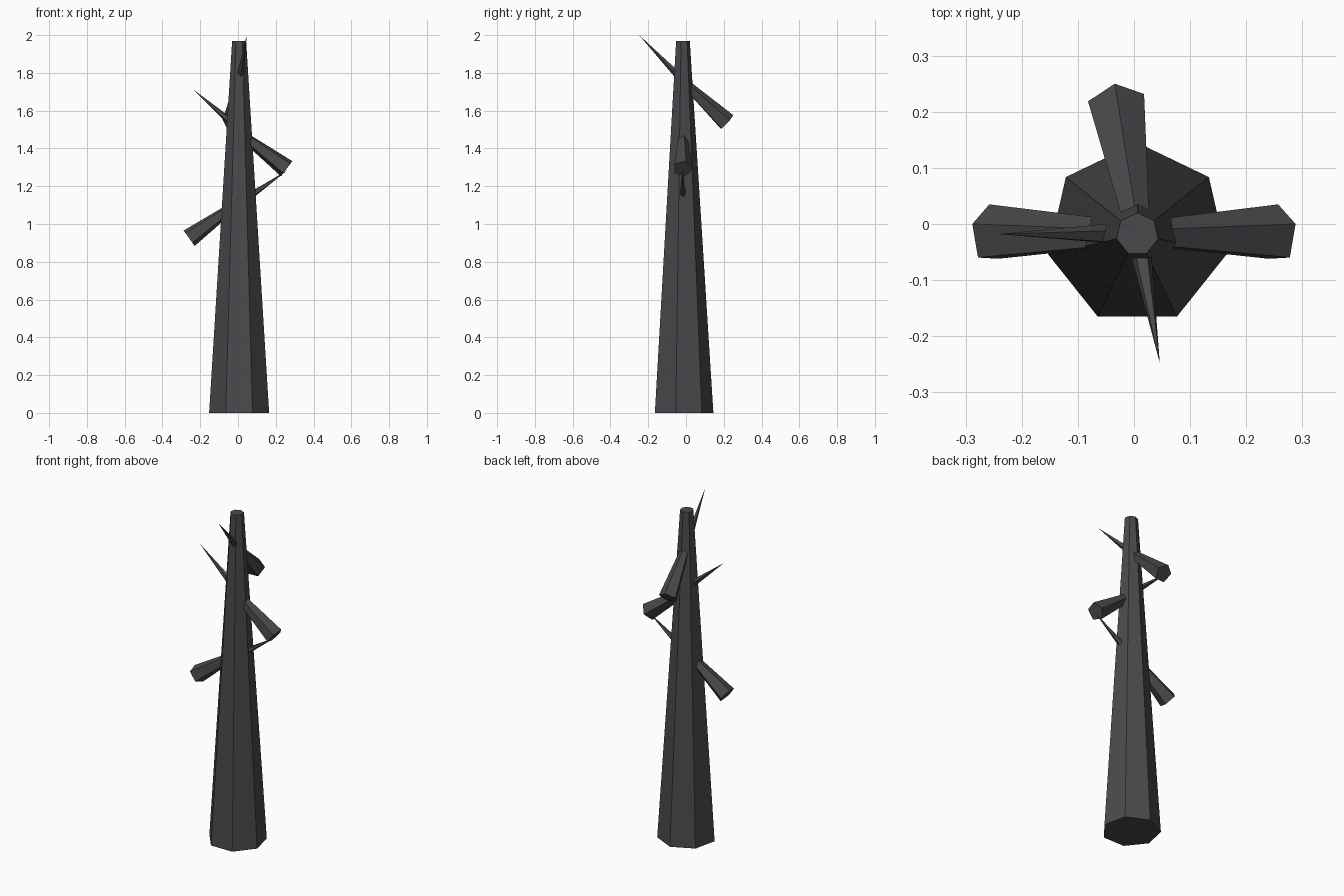
import bpy, bmesh
from math import sin, cos, pi, radians
from mathutils import Vector

cube = bpy.data.objects.get("Cube")
if cube:
    bpy.data.objects.remove(cube, do_unlink=True)

bark = bpy.data.materials.new("charred bark")
bark.use_nodes = True
colour = (0.068, 0.068, 0.074, 1)
bark.diffuse_color = colour
bark.node_tree.nodes["Principled BSDF"].inputs["Base Color"].default_value = colour


def tapered(name, start, end, r_start, r_end, sides, roll=0, up=(0, 0, 1)):
    """Flat-shaded prism between two points; zero end radius gives a spike."""
    start, end = Vector(start), Vector(end)
    axis = (end - start).normalized()
    up = Vector(up)
    u = (up - axis * up.dot(axis)).normalized()
    s = axis.cross(u)
    bm = bmesh.new()

    def ring(centre, r):
        if r == 0:
            return [bm.verts.new(centre)]
        angles = [radians(roll) + 2 * pi * i / sides for i in range(sides)]
        return [bm.verts.new(centre + r * (u * cos(a) + s * sin(a))) for a in angles]

    a, b = ring(start, r_start), ring(end, r_end)
    bm.faces.new(a)
    if len(b) > 1:
        bm.faces.new(b)
    for i in range(sides):
        j = (i + 1) % sides
        bm.faces.new([a[i], a[j], b[j], b[i]] if len(b) > 1 else [a[i], a[j], b[0]])
    bmesh.ops.recalc_face_normals(bm, faces=bm.faces)
    mesh = bpy.data.meshes.new(name)
    bm.to_mesh(mesh)
    bm.free()
    mesh.materials.append(bark)
    obj = bpy.data.objects.new(name, mesh)
    bpy.context.collection.objects.link(obj)


# Seven-sided trunk with a corner toward the back
CX, CY = 0.006, -0.018
tapered("trunk", (CX, CY, 0), (CX, CY, 1.97), 0.163, 0.038, 7, up=(0, 1, 0))

# Broken stubs, flaring outward and drooping
tapered("left_stub", (0.03, CY, 1.465), (0.258, CY, 1.293), 0.025, 0.053, 5, -20)
tapered("right_stub", (-0.03, CY, 1.09), (-0.259, CY, 0.925), 0.025, 0.053, 5, 20)
tapered("back_stub", (0.004, 0.005, 1.735), (-0.031, 0.214, 1.538), 0.025, 0.053, 5, 3)

# Thin pointed twigs, rising
tapered("left_twig", (0.05, CY, 1.138), (0.262, CY, 1.285), 0.02, 0, 5, -20)
tapered("right_twig", (-0.02, CY, 1.525), (-0.242, CY, 1.716), 0.021, 0, 5, 20)
tapered("front_twig", (0.009, -0.03, 1.775), (0.046, -0.248, 2.0), 0.021, 0, 5, 36)
